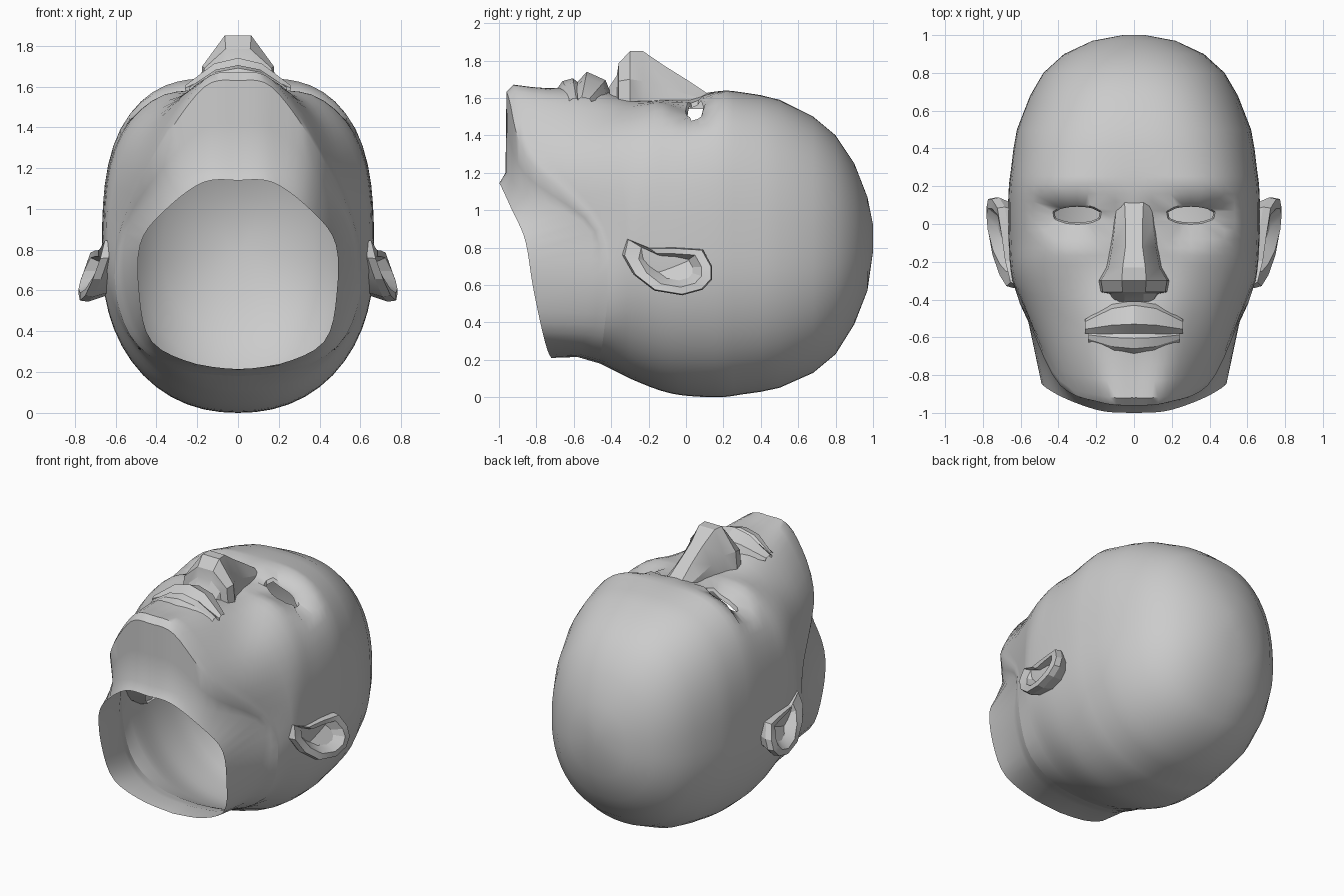
import bpy, bmesh, math
from mathutils import Vector

cube = bpy.data.objects.get("Cube")
if cube:
    bpy.data.objects.remove(cube, do_unlink=True)

skin = bpy.data.materials.new("plain grey")
skin.use_nodes = True
GREY = (0.6, 0.6, 0.6, 1)
skin.diffuse_color = GREY
skin.node_tree.nodes["Principled BSDF"].inputs["Base Color"].default_value = GREY


def finish(bm, name, angle):
    bmesh.ops.recalc_face_normals(bm, faces=bm.faces[:])
    mesh = bpy.data.meshes.new(name)
    bm.to_mesh(mesh)
    bm.free()
    mesh.materials.append(skin)
    obj = bpy.data.objects.new(name, mesh)
    bpy.context.collection.objects.link(obj)
    bpy.ops.object.select_all(action="DESELECT")
    obj.select_set(True)
    bpy.context.view_layer.objects.active = obj
    bpy.ops.object.shade_smooth_by_angle(angle=math.radians(angle))
    return obj


def loft(bm, rings, closed=True):
    rows = [[bm.verts.new(p) for p in ring] for ring in rings]
    count = len(rows[0])
    for a, b in zip(rows, rows[1:]):
        for i in range(count if closed else count - 1):
            j = (i + 1) % count
            bm.faces.new((a[i], a[j], b[j], b[i]))
    return rows


def spline(points, t):
    """Smooth curve through points, with t counted in points."""
    last = len(points) - 1
    i = min(int(t), last - 1)
    f = t - i
    a, b, c, d = (points[max(0, min(last, i + k))] for k in (-1, 0, 1, 2))
    return b + 0.5 * f * (c - a + f * (2 * a - 5 * b + 4 * c - d + f * (3 * (b - c) + d - a)))


HALF = 32
angles = [math.pi * (i / HALF) ** 1.3 for i in range(HALF + 1)]


# Skull cross-sections: rounded boxes at a given y
def section(y, width, top, bottom, power):
    mid = bottom + (top - bottom) * 0.47
    ring = []
    for u in angles:
        s, c = math.sin(u), math.cos(u)
        n = power if c > 0 else 2.2
        r = (abs(s) ** n + abs(c) ** n) ** (-1 / n)
        ring.append(Vector((width * s * r, y, mid + c * r * (top - mid if c > 0 else mid - bottom))))
    return ring


def drawn_ring(points):
    pts = [Vector(p) for p in points]
    return [spline(pts, u / math.pi * (len(pts) - 1)) for u in angles]


skull = [section(*s) for s in (
    (1.0, .06, .92, .78, 2),
    (.97, .22, 1.07, .57, 2.1),
    (.9, .37, 1.25, .39, 2.2),
    (.8, .48, 1.40, .23, 2.4),
    (.68, .55, 1.5, .13, 2.5),
    (.5, .62, 1.59, .05, 2.7),
    (.3, .65, 1.63, .015, 3),
    (.16, .665, 1.635, 0, 3.1),
    (-.08, .665, 1.60, .02, 3.1),
    (-.3, .645, 1.59, .1, 2.9))]
jaw = drawn_ring((
    (0, -.92, 1.67), (.17, -.91, 1.63), (.4, -.82, 1.3), (.57, -.47, .93),
    (.6, -.42, .6), (.5, -.44, .34), (.27, -.46, .21), (0, -.46, .18)))
chin_edge = [p + Vector((0, -.04, -.04)) * max(0, math.cos(u)) for p, u in zip(jaw, angles)]
throat = drawn_ring((
    (0, -.965, 1.2), (.17, -.95, 1.19), (.37, -.86, 1.09), (.54, -.52, .9),
    (.55, -.53, .6), (.45, -.54, .35), (.26, -.57, .24), (0, -.58, .215)))
rim = drawn_ring((
    (0, -1, 1.14), (.17, -.99, 1.13), (.35, -.93, 1.0), (.475, -.86, .84),
    (.485, -.82, .6), (.43, -.77, .36), (.24, -.74, .25), (0, -.72, .21)))

# Smooth rows down to the jaw, then straight rows to the neck opening
control = skull + [jaw]
steps = [1, 1, 1, 1, 1, 2, 3, 5, 4, 7]
rows = []
for k in range(len(control) - 1):
    for s in range(steps[k]):
        f = s / steps[k]
        if k == len(control) - 2:
            rows.append([a.lerp(b, f) for a, b in zip(control[k], jaw)])
        else:
            rows.append([spline([r[i] for r in control], k + f) for i in range(HALF + 1)])
rows += [jaw, chin_edge, [a.lerp(b, .5) for a, b in zip(chin_edge, throat)], throat, rim]


def bump(x, y, cx, cy, rx, ry):
    return math.exp(-((x - cx) / rx) ** 2 - ((y - cy) / ry) ** 2)


# Eye sockets, brows, cheekbones and the area round the mouth
def sculpt(p):
    q = p.copy()
    if q.z > 1.2 and q.y > -.9:
        q.z -= .085 * bump(q.x, q.y, .29, .03, .17, .10)
        q.z += .015 * bump(q.x, q.y, .32, .2, .2, .06)
        q.z += .02 * bump(q.x, q.y, .36, -.16, .12, .1)
        q.z += .045 * bump(q.x, q.y, 0, -.52, .17, .15)
        q.z -= .035 * bump(q.x, q.y, .36, -.5, .14, .22)
    return q


EYE, EYE_X, EYE_Y = Vector((.3, .05)), .135, .052
bm = bmesh.new()
rings = []
for row in rows:
    half = [sculpt(p) for p in row]
    rings.append(half + [Vector((-p.x, p.y, p.z)) for p in half[-2:0:-1]])
grid = loft(bm, rings)
bm.faces.new(grid[0])


def eye_radius(p):
    return math.hypot((abs(p.x) - EYE.x) / EYE_X, (p.y - EYE.y) / EYE_Y) if p.z > 1.2 else 9


# Open the eyes and pull the cut edge onto an almond, with a lid turned inward
inside = [v for v in bm.verts if eye_radius(v.co) < 1]
bmesh.ops.delete(bm, geom=inside, context="VERTS")
edges = [e for e in bm.edges if e.is_boundary and all(eye_radius(v.co) < 4 for v in e.verts)]
for v in {v for e in edges for v in e.verts}:
    r, side = eye_radius(v.co), math.copysign(1, v.co.x)
    v.co.x = side * (EYE.x + (abs(v.co.x) - EYE.x) / r)
    v.co.y = EYE.y + (v.co.y - EYE.y) / r
lid = bmesh.ops.extrude_edge_only(bm, edges=edges)["geom"]
for v in (g for g in lid if isinstance(g, bmesh.types.BMVert)):
    side = math.copysign(1, v.co.x)
    v.co.x = side * (EYE.x + (abs(v.co.x) - EYE.x) * .93)
    v.co.y = EYE.y + (v.co.y - EYE.y) * .8
    v.co.z -= .025
finish(bm, "head", 40)

# Nose: y, ridge half width, ridge height, wing half width, wing height
bm = bmesh.new()
rings = []
for y, r, z, w, wz in (
        (.12, .05, 1.62, .09, 1.59), (0, .045, 1.70, .10, 1.62), (-.12, .045, 1.775, .115, 1.66),
        (-.23, .06, 1.85, .135, 1.69), (-.3, .065, 1.85, .175, 1.70),
        (-.36, .06, 1.785, .165, 1.69), (-.37, .05, 1.72, .12, 1.66), (-.41, .05, 1.66, .1, 1.6)):
    half = [(w + .015, y, 1.54), (w, y, wz), (r, y, z)]
    rings.append(half + [(-x, a, b) for x, a, b in reversed(half)])
loft(bm, rings, closed=False)
finish(bm, "nose", 25)


# Lips: one profile swept across the mouth and narrowed to the corners
def lip(name, profile, width):
    bm = bmesh.new()
    rings = []
    for f in (-1, -.45, 0, .45, 1):
        t = abs(f) ** 2
        rings.append([(f * width, y + (-.575 - y) * t * .6, z - t * (z - 1.57) * .8) for y, z in profile])
    loft(bm, rings, closed=False)
    finish(bm, name, 25)


lip("upper_lip", ((-.40, 1.62), (-.43, 1.695), (-.53, 1.74), (-.585, 1.68), (-.58, 1.6)), .26)
lip("lower_lip", ((-.57, 1.6), (-.58, 1.685), (-.605, 1.705), (-.66, 1.69), (-.70, 1.635), (-.72, 1.6)), .24)

# Ears: a tilted outline with a raised rim and a sunken bowl
outline = ((.14, .70), (.14, .63), (.09, .575), (-.02, .545), (-.17, .57), (-.28, .655),
           (-.34, .76), (-.32, .85), (-.2, .80), (-.06, .80), (.09, .79))
for name, side in (("left_ear", 1), ("right_ear", -1)):
    bm = bmesh.new()
    rings = []
    for scale, lift in ((.75, -.14), (1, -.03), (.96, .01), (.7, .01), (.45, -.05)):
        ring = []
        for y, z in outline:
            x = .675 + (.84 - z) * .27 + (y + .1) * .13 + lift
            y, z = -.05 + (y + .05) * scale, .69 + (z - .69) * scale
            ring.append((side * x, y, z))
        rings.append(ring)
    bm.faces.new(loft(bm, rings)[-1])
    finish(bm, name, 20)
